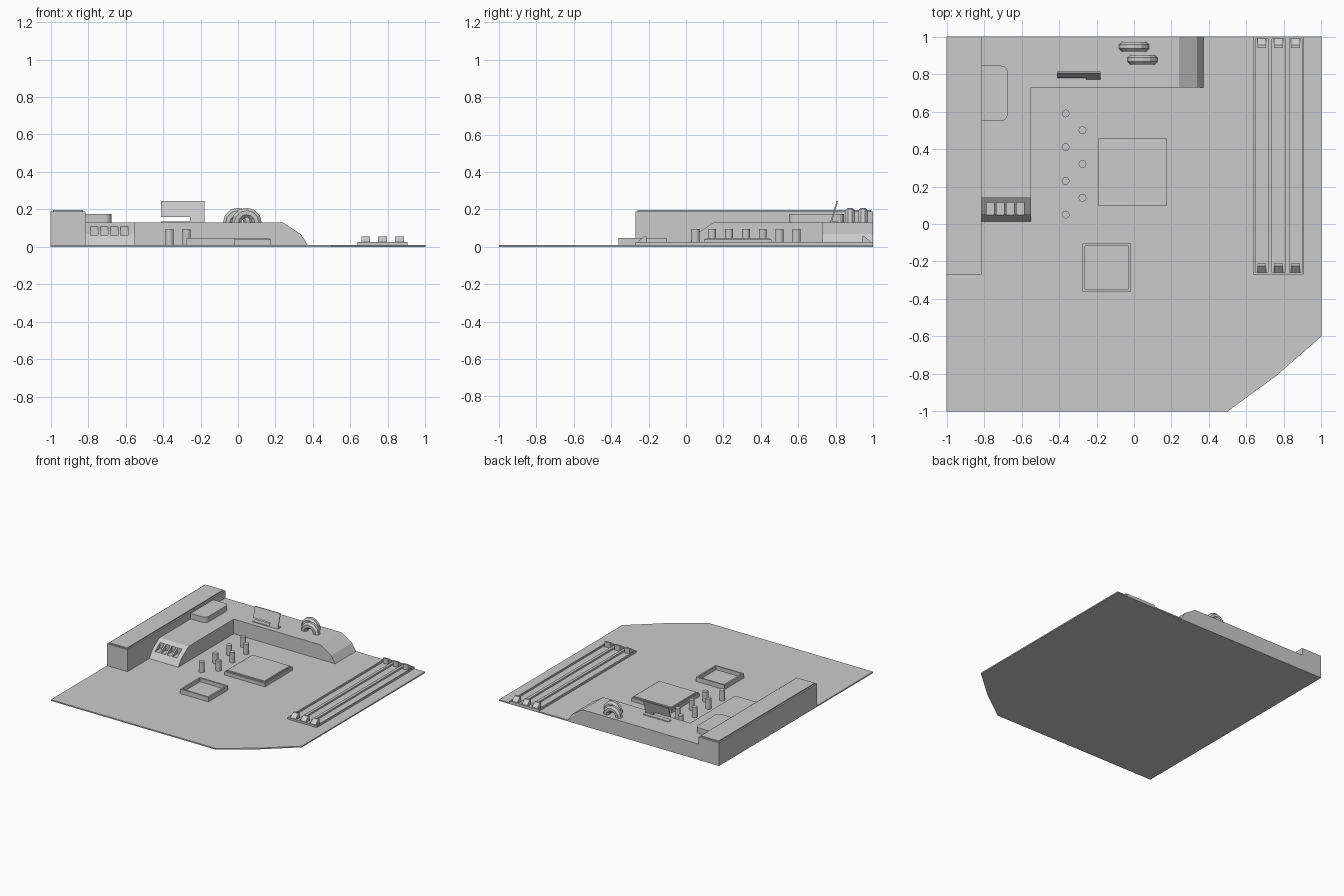
import bpy, bmesh, math
from mathutils import Vector

if "Cube" in bpy.data.objects:
    bpy.data.objects.remove(bpy.data.objects["Cube"])


def finish(bm, name):
    bmesh.ops.recalc_face_normals(bm, faces=bm.faces)
    me = bpy.data.meshes.new(name)
    bm.to_mesh(me)
    bm.free()
    ob = bpy.data.objects.new(name, me)
    bpy.context.collection.objects.link(ob)
    return ob


def prism_bm(pts, lo, hi, axis='z'):
    """Extrude a 2D outline: xy along z, xz along y, or yz along x."""
    put = {'z': lambda a, b, c: (a, b, c),
           'y': lambda a, b, c: (a, c, b),
           'x': lambda a, b, c: (c, a, b)}[axis]
    bm = bmesh.new()
    face = bm.faces.new([bm.verts.new(put(a, b, lo)) for a, b in pts])
    ext = bmesh.ops.extrude_face_region(bm, geom=[face])
    vs = [v for v in ext['geom'] if isinstance(v, bmesh.types.BMVert)]
    bmesh.ops.translate(bm, verts=vs, vec=put(0, 0, hi - lo))
    bmesh.ops.recalc_face_normals(bm, faces=bm.faces)
    return bm


def prism(name, pts, lo, hi, axis='z'):
    return finish(prism_bm(pts, lo, hi, axis), name)


def rect(x0, x1, y0, y1):
    return [(x0, y0), (x1, y0), (x1, y1), (x0, y1)]


def box_with_top(name, x0, x1, y0, y1, z, steps):
    """Box whose top face is repeatedly inset by d and lifted by h."""
    bm = prism_bm(rect(x0, x1, y0, y1), 0, z)
    top = max(bm.faces, key=lambda f: f.calc_center_median().z)
    for d, h in steps:
        if d:
            bmesh.ops.inset_region(bm, faces=[top], thickness=d)
        if h:
            ext = bmesh.ops.extrude_face_region(bm, geom=[top])
            new = [g for g in ext['geom'] if isinstance(g, bmesh.types.BMFace)][0]
            bmesh.ops.delete(bm, geom=[top], context='FACES_ONLY')
            bmesh.ops.translate(bm, verts=new.verts[:], vec=(0, 0, h))
            top = new
    return finish(bm, name)


def cut(ob, cutters):
    for c in cutters:
        m = ob.modifiers.new("cut", 'BOOLEAN')
        m.operation, m.solver, m.object = 'DIFFERENCE', 'EXACT', c
        bpy.context.view_layer.objects.active = ob
        bpy.ops.object.modifier_apply(modifier=m.name)
        bpy.data.objects.remove(c)


# circuit board with a chamfered corner
prism("board", [(-1, -1), (0.5, -1), (0.76, -0.81), (1, -0.6), (1, 1), (-1, 1)], 0, 0.01)

# tall connector block with a raised lid
box_with_top("connector_block", -1, -0.815, -0.27, 1, 0.19, [(0.016, 0.008), (0.01, 0)])

# L-shaped heat sink, both ends sliced to a two-step slope
bm = prism_bm([(-0.815, 0.005), (-0.55, 0.005), (-0.55, 0.73), (0.38, 0.73), (0.38, 1), (-0.815, 1)], 0, 0.13)
slices = [((0.24, 0, 0.13), (0.335, 0, 0.068)), ((0.335, 0, 0.068), (0.378, 0, 0)),
          ((0, 0.145, 0.13), (0, 0.053, 0.068)), ((0, 0.053, 0.068), (0, 0.005, 0))]
for a, b in slices:
    d = Vector(b) - Vector(a)
    n = Vector((-d.z, 0, d.x)) if d.x else Vector((0, d.z, -d.y))
    r = bmesh.ops.bisect_plane(bm, geom=bm.verts[:] + bm.edges[:] + bm.faces[:], dist=1e-5,
                               plane_co=a, plane_no=n, clear_outer=True)
    bmesh.ops.holes_fill(bm, edges=[e for e in bm.edges if e.is_boundary])
heat_sink = finish(bm, "heat_sink")
cut(heat_sink, [prism("notch_cutter", rect(x, x + 0.04, 0.0, 0.115), 0.061, 0.2)
                for x in (-0.787, -0.734, -0.681, -0.628)])

# rounded cover on the heat sink
R, outline = 0.035, [(-0.815, 0.845), (-0.815, 0.55)]
for cy, a0 in ((0.55 + R, -90), (0.845 - R, 0)):
    for i in range(5):
        a = math.radians(a0 + i * 22.5)
        outline.append((-0.675 + R * (math.cos(a) - 1), cy + R * math.sin(a)))
prism("rounded_cover", outline, 0.125, 0.175)

# leaning display plate: base strip, short stem, panel
prism("plate_base", rect(-0.41, -0.18, 0.772, 0.812), 0.125, 0.136)
panel = prism("display_plate", [(-0.255, 0.128), (-0.18, 0.128), (-0.18, 0.245),
                                (-0.41, 0.245), (-0.41, 0.16), (-0.255, 0.16)], 0, 0.008, 'y')
for v in panel.data.vertices:
    v.co.y += 0.77 + 0.3 * (v.co.z - 0.128)

# two arched pipes (half rings)
for k, (cx, cy) in enumerate([(0.0, 0.947), (0.046, 0.877)]):
    bm = bmesh.new()
    rings = []
    for i in range(7):
        a = math.pi * i / 6
        ring = []
        for j in range(8):
            b = 2 * math.pi * (j + 0.5) / 8
            r = 0.055 + 0.028 * math.cos(b)
            ring.append(bm.verts.new((cx + r * math.cos(a), cy + 0.028 * math.sin(b),
                                      0.128 + r * math.sin(a))))
        rings.append(ring)
    for p, q in zip(rings, rings[1:]):
        for j in range(8):
            bm.faces.new((p[j], p[(j + 1) % 8], q[(j + 1) % 8], q[j]))
    bm.faces.new(rings[0])
    bm.faces.new(rings[-1])
    finish(bm, f"arched_pipe_{k + 1}")

# capacitors in two staggered rows
spots = [(-0.365, 0.05 + 0.18 * i) for i in range(4)] + [(-0.275, 0.14 + 0.18 * i) for i in range(3)]
for k, (x, y) in enumerate(spots):
    ring = [(x + 0.021 * math.cos(math.tau * i / 12), y + 0.021 * math.sin(math.tau * i / 12))
            for i in range(12)]
    prism(f"capacitor_{k + 1}", ring, 0, 0.094)

# processor with stepped lid, and open chip socket
box_with_top("processor", -0.19, 0.177, 0.097, 0.457, 0.038, [(0.012, 0.006), (0.01, 0.004)])
box_with_top("chip_socket", -0.275, -0.017, -0.36, -0.105, 0.047, [(0.018, -0.03)])

# memory slots: grooved base and wedge clips at both ends
slots = (0.682, 0.772, 0.863)
base = prism("memory_slot_base", rect(0.637, 0.905, -0.27, 1), 0, 0.025)
cut(base, [prism("groove_cutter", rect(x - 0.034, x + 0.034, -0.258, 0.988), 0.012, 0.1) for x in slots])
for k, x in enumerate(slots):
    wedge = [(-0.26, 0.01), (-0.21, 0.01), (-0.21, 0.055), (-0.225, 0.055), (-0.26, 0.025)]
    for end, prof in (("front", wedge), ("back", [(0.73 - y, z) for y, z in wedge])):
        prism(f"memory_clip_{end}_{k + 1}", prof, x - 0.024, x + 0.024, 'x')
